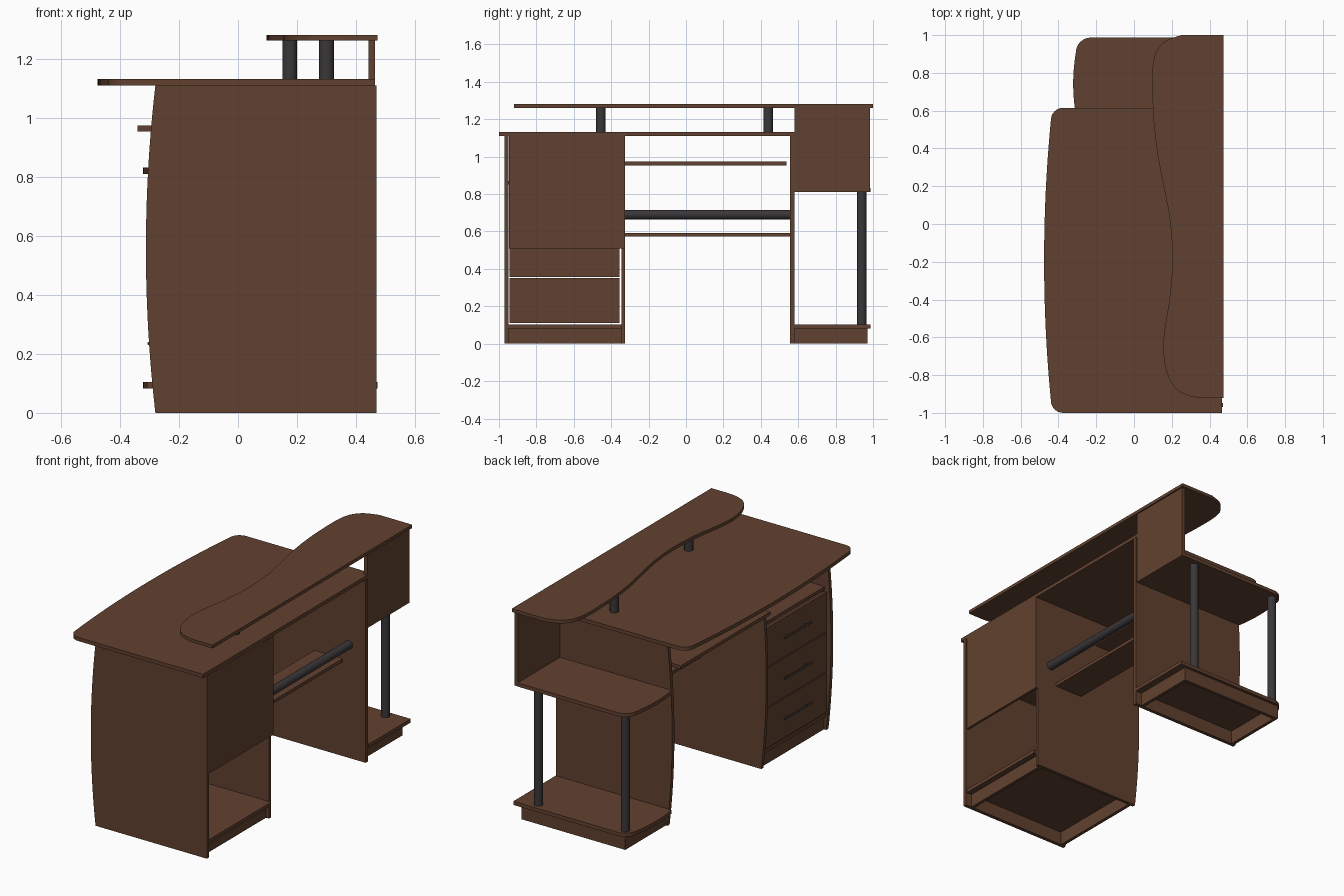
import bpy, bmesh, math
from mathutils import Vector

if "Cube" in bpy.data.objects:
    bpy.data.objects.remove(bpy.data.objects["Cube"])

def material(name, rgb):
    m = bpy.data.materials.new(name)
    m.diffuse_color = (*rgb, 1)
    m.use_nodes = True
    m.node_tree.nodes["Principled BSDF"].inputs["Base Color"].default_value = m.diffuse_color
    return m

WOOD = material("brown_wood", (0.12, 0.053, 0.029))
METAL = material("charcoal_metal", (0.042, 0.038, 0.041))

def finish(bm, name, mat, smooth=False):
    bmesh.ops.recalc_face_normals(bm, faces=bm.faces[:])
    me = bpy.data.meshes.new(name)
    bm.to_mesh(me)
    bm.free()
    me.materials.append(mat)
    ob = bpy.data.objects.new(name, me)
    bpy.context.collection.objects.link(ob)
    if smooth:
        bpy.ops.object.select_all(action='DESELECT')
        bpy.context.view_layer.objects.active = ob
        ob.select_set(True)
        bpy.ops.object.shade_smooth_by_angle(angle=math.radians(35))
    return ob

def prism(name, outline, lo, hi, place, mat=WOOD, smooth=True):
    """Extrude a 2D outline; place(u, v, w) maps to 3D."""
    bm = bmesh.new()
    a = [bm.verts.new(place(u, v, lo)) for u, v in outline]
    b = [bm.verts.new(place(u, v, hi)) for u, v in outline]
    bm.faces.new(a)
    bm.faces.new(b)
    n = len(a)
    for i in range(n):
        j = (i + 1) % n
        bm.faces.new((a[i], a[j], b[j], b[i]))
    return finish(bm, name, mat, smooth)

def flat(name, outline, z0, z1):
    return prism(name, outline, z0, z1, lambda u, v, w: (u, v, w))

def box(name, x0, x1, y0, y1, z0, z1, mat=WOOD):
    return prism(name, [(x0, y0), (x1, y0), (x1, y1), (x0, y1)], z0, z1,
                 lambda u, v, w: (u, v, w), mat, False)

def rod(name, p, q, r, mat=METAL):
    p, q = Vector(p), Vector(q)
    bm = bmesh.new()
    bmesh.ops.create_cone(bm, cap_ends=True, segments=24, radius1=r, radius2=r, depth=(q - p).length)
    rot = (q - p).to_track_quat('Z', 'Y').to_matrix()
    for v in bm.verts:
        v.co = rot @ v.co + (p + q) / 2
    return finish(bm, name, mat, True)

def arc(cx, cy, r, a0, a1, n=8):
    return [(cx + r * math.cos(math.radians(a0 + (a1 - a0) * i / n)),
             cy + r * math.sin(math.radians(a0 + (a1 - a0) * i / n))) for i in range(n + 1)]

def bow(x_end, x_mid, t0, t1, n=20):
    """Points along a shallow outward curve, without the end points."""
    return [(x_end + (x_mid - x_end) * (1 - (2 * i / n - 1) ** 2), t0 + (t1 - t0) * i / n)
            for i in range(1, n)]

def spline(pts, n=6):
    out = []
    p = [Vector(q) for q in [pts[0]] + pts + [pts[-1]]]
    for i in range(1, len(p) - 2):
        a, b, c, d = p[i - 1:i + 3]
        for k in range(n):
            t = k / n
            out.append(tuple(0.5 * (2 * b + (c - a) * t + (2 * a - 5 * b + 4 * c - d) * t * t
                                    + (3 * b - a - 3 * c + d) * t ** 3)))
    return out + [pts[-1]]

# Upright side panels with a bowed front edge
def upright(name, y0, y1, back):
    edge = [(-0.28, 0)] + bow(-0.28, -0.312, 0, 1.11) + [(-0.28, 1.11)]
    prism(name, edge + [(back, 1.11), (back, 0)], y0, y1, lambda u, v, w: (u, w, v))

upright("left_side_panel", -0.97, -0.948, 0.47)
upright("drawer_inner_panel", -0.345, -0.325, 0.45)
upright("right_side_panel", 0.557, 0.579, 0.47)

# Main desktop with bowed front and rounded corners
flat("desktop",
     [(0.465, -1)] + arc(-0.375, -0.935, 0.065, 270, 180)
     + bow(-0.44, -0.476, -0.935, 0.55) + arc(-0.375, 0.55, 0.065, 180, 90)
     + [(0.44, 0.615), (0.44, 0.579), (0.465, 0.579)], 1.11, 1.132)

# Raised wavy shelf
wave = [(0.25, 1.0), (0.155, 0.96), (0.102, 0.86), (0.10, 0.62), (0.12, 0.4), (0.163, 0.17),
        (0.19, 0.02), (0.203, -0.18), (0.19, -0.38), (0.165, -0.54), (0.155, -0.66),
        (0.172, -0.78), (0.22, -0.87), (0.29, -0.91), (0.36, -0.92)]
flat("raised_shelf", [(0.473, 1.0)] + spline(wave) + [(0.473, -0.92)], 1.261, 1.281)
for i, (x, y) in enumerate([(0.3, -0.455), (0.175, 0.44)]):
    rod(f"raised_shelf_post_{i+1}", (x, y, 1.13), (x, y, 1.262), 0.025)

# Side unit: two rounded shelves, posts and back panel
def side_shelf(name, z0, z1, back):
    out = [(back, 0.579), (-0.308, 0.579)] + bow(-0.308, -0.322, 0.579, 0.905)
    flat(name, out + arc(-0.228, 0.907, 0.08, 180, 90) + [(back, 0.987)], z0, z1)

side_shelf("side_upper_shelf", 0.81, 0.832, 0.443)
side_shelf("side_lower_shelf", 0.082, 0.104, 0.472)
box("side_back_panel", 0.443, 0.465, 0.579, 0.985, 0.81, 1.261)
for i, x in enumerate((0.335, -0.25)):
    rod(f"side_post_{i+1}", (x, 0.94, 0.103), (x, 0.94, 0.811), 0.025)
box("side_plinth_front", -0.27, -0.25, 0.579, 0.97, 0, 0.082)
box("side_plinth_back", 0.41, 0.43, 0.579, 0.95, 0, 0.082)
box("side_plinth_end", -0.25, 0.43, 0.95, 0.97, 0, 0.082)

# Drawer cabinet carcass
box("cabinet_floor", -0.28, 0.465, -0.948, -0.345, 0.082, 0.104)
box("cabinet_plinth_front", -0.265, -0.245, -0.948, -0.345, 0, 0.082)
box("cabinet_plinth_back", 0.41, 0.43, -0.948, -0.345, 0, 0.082)
box("cabinet_top_shelf", -0.27, 0.45, -0.948, -0.345, 0.852, 0.87)
box("cabinet_back_panel", 0.45, 0.466, -0.946, -0.325, 0.508, 1.11)

# Drawer fronts with bar handles
for i in range(3):
    z = 0.11 + 0.246 * i
    box(f"drawer_front_{i+1}", -0.285, -0.267, -0.945, -0.356, z, z + 0.24)
    h = z + 0.125
    rod(f"drawer_handle_{i+1}", (-0.302, -0.78, h), (-0.302, -0.52, h), 0.005)
    for j, y in enumerate((-0.74, -0.56)):
        rod(f"drawer_handle_{i+1}_stem_{j+1}", (-0.302, y, h), (-0.284, y, h), 0.004)

# Keyboard tray, knee-space shelf and cross bar
box("keyboard_tray", -0.34, 0.02, -0.325, 0.537, 0.953, 0.973)
box("knee_shelf", 0.125, 0.315, -0.325, 0.557, 0.573, 0.593)
rod("cross_bar", (0.357, -0.325, 0.69), (0.357, 0.557, 0.69), 0.025)
